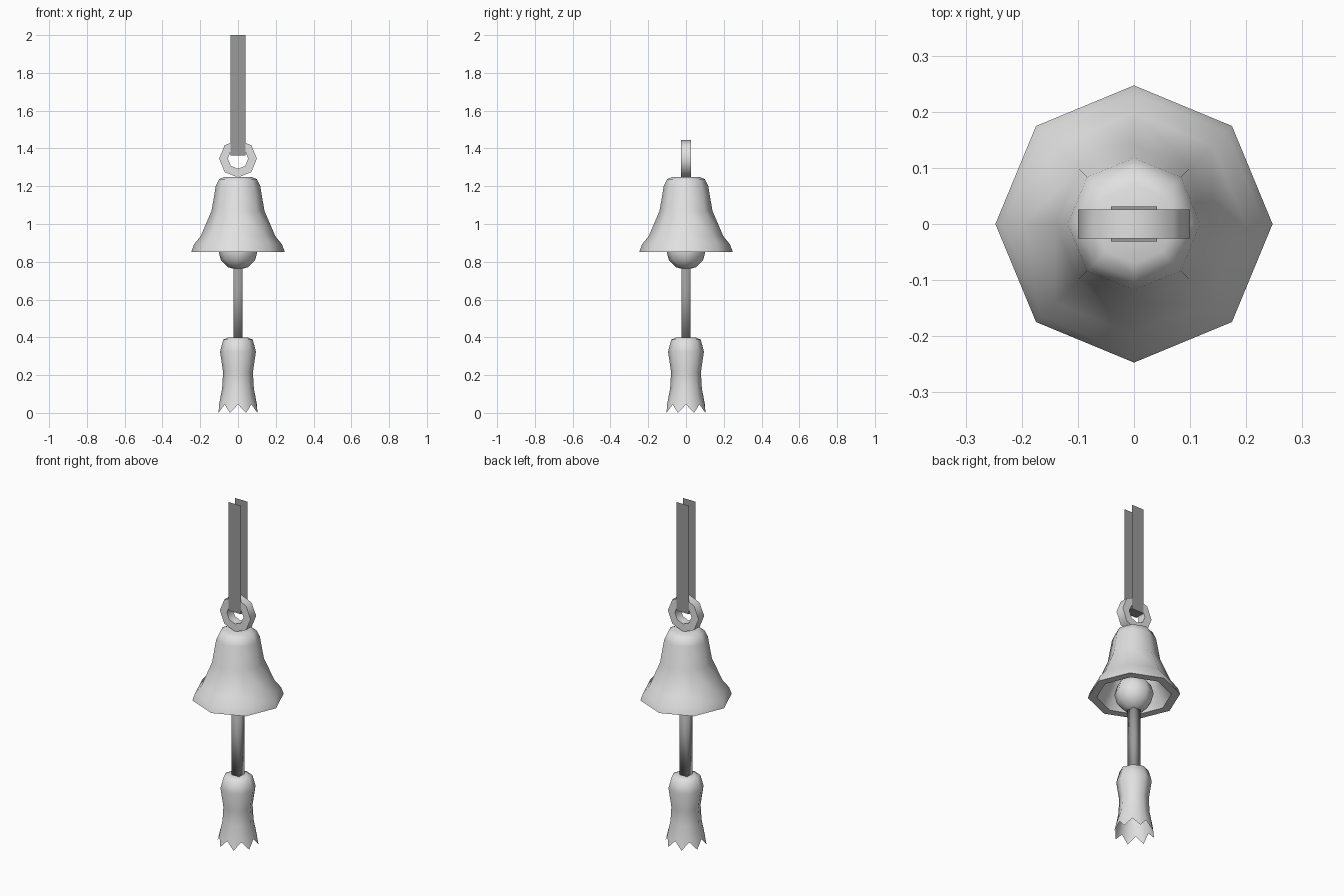
import bpy, bmesh, math
from math import sin, cos, pi, radians

if "Cube" in bpy.data.objects:
    bpy.data.objects.remove(bpy.data.objects["Cube"])


def material(name, v):
    m = bpy.data.materials.new(name)
    m.diffuse_color = (v, v, v, 1)
    m.use_nodes = True
    m.node_tree.nodes["Principled BSDF"].inputs["Base Color"].default_value = m.diffuse_color
    return m


LIGHT = material("light grey", 0.75)
DARK = material("dark grey", 0.33)


def finish(name, bm, mat, angle=60, recalc=True):
    if recalc:
        bmesh.ops.recalc_face_normals(bm, faces=bm.faces)
    mesh = bpy.data.meshes.new(name)
    bm.to_mesh(mesh)
    bm.free()
    mesh.materials.append(mat)
    ob = bpy.data.objects.new(name, mesh)
    bpy.context.collection.objects.link(ob)
    bpy.ops.object.select_all(action='DESELECT')
    ob.select_set(True)
    bpy.context.view_layer.objects.active = ob
    bpy.ops.object.shade_smooth_by_angle(angle=radians(angle))
    return ob


def ring_points(bm, r, z, n):
    return [bm.verts.new((r * cos(2 * pi * i / n), r * sin(2 * pi * i / n), z)) for i in range(n)]


def bridge(bm, a, b):
    n = len(a)
    for i in range(n):
        j = (i + 1) % n
        bm.faces.new((a[i], a[j], b[j], b[i]))


def lathe(name, profile, mat, n=8, angle=60):
    """Turn a list of (radius, height) points, capping both ends."""
    bm = bmesh.new()
    rings = [ring_points(bm, r, z, n) for r, z in profile]
    for a, b in zip(rings, rings[1:]):
        bridge(bm, a, b)
    bm.faces.new(rings[0])
    bm.faces.new(rings[-1])
    return finish(name, bm, mat, angle)


# Bell: outer wall down to the lip, then up the inside
lathe("bell", [(0.07, 1.25), (0.1, 1.237), (0.118, 1.2), (0.14, 1.07), (0.198, 0.935),
               (0.233, 0.892), (0.247, 0.853), (0.2, 0.853), (0.185, 0.89), (0.155, 0.94),
               (0.11, 1.07), (0.09, 1.19), (0.05, 1.22)], LIGHT)

# Clapper ball
lathe("clapper", [(max(0.105 * sin(pi * i / 6), 0.004), 0.862 - 0.105 * cos(pi * i / 6))
                  for i in range(7)], LIGHT)

# Hanging ring: octagonal washer standing in the xz plane
bm = bmesh.new()
loops = [ring_points(bm, r, z, 8) for r, z in
         ((0.1, -0.026), (0.1, 0.026), (0.054, 0.026), (0.054, -0.026))]
for k in range(4):
    bridge(bm, loops[k], loops[(k + 1) % 4])
for v in bm.verts:
    x, y, z = v.co
    v.co = (x, z, y + 1.346)
finish("hanging_ring", bm, LIGHT)

# Strap: thin U-shaped band through the ring
bm = bmesh.new()
path = [(-0.031, 2), (-0.031, 1.362), (0.031, 1.362), (0.031, 2)]
rows = [[bm.verts.new((x, y, z)) for x in (-0.041, 0.041)] for y, z in path]
for a, b in zip(rows, rows[1:]):
    bm.faces.new((a[0], b[0], b[1], a[1]))
finish("strap", bm, DARK, 30, recalc=False)

# Square cord between clapper and tassel
bm = bmesh.new()
bmesh.ops.create_cube(bm, size=1)
for v in bm.verts:
    v.co = (v.co.x * 0.05, v.co.y * 0.05, 0.58 + v.co.z * 0.4)
finish("cord", bm, DARK, 100)

# Tassel: open octagonal shell with eight pointed tips along the hem
bm = bmesh.new()
rings = []
for r, z in [(0.05, 0.4), (0.078, 0.388), (0.095, 0.325), (0.079, 0.215), (0.084, 0.13), (0.1, 0.045)]:
    ring = ring_points(bm, r, z, 16)
    for v in ring[1::2]:
        v.co.x *= cos(pi / 8)
        v.co.y *= cos(pi / 8)
    rings.append(ring)
for v in rings[-1][1::2]:
    v.co.x *= 1.21
    v.co.y *= 1.21
    v.co.z = 0.0
for a, b in zip(rings, rings[1:]):
    bridge(bm, b, a)
bm.faces.new(rings[0])
finish("tassel", bm, LIGHT, 80, recalc=False)
